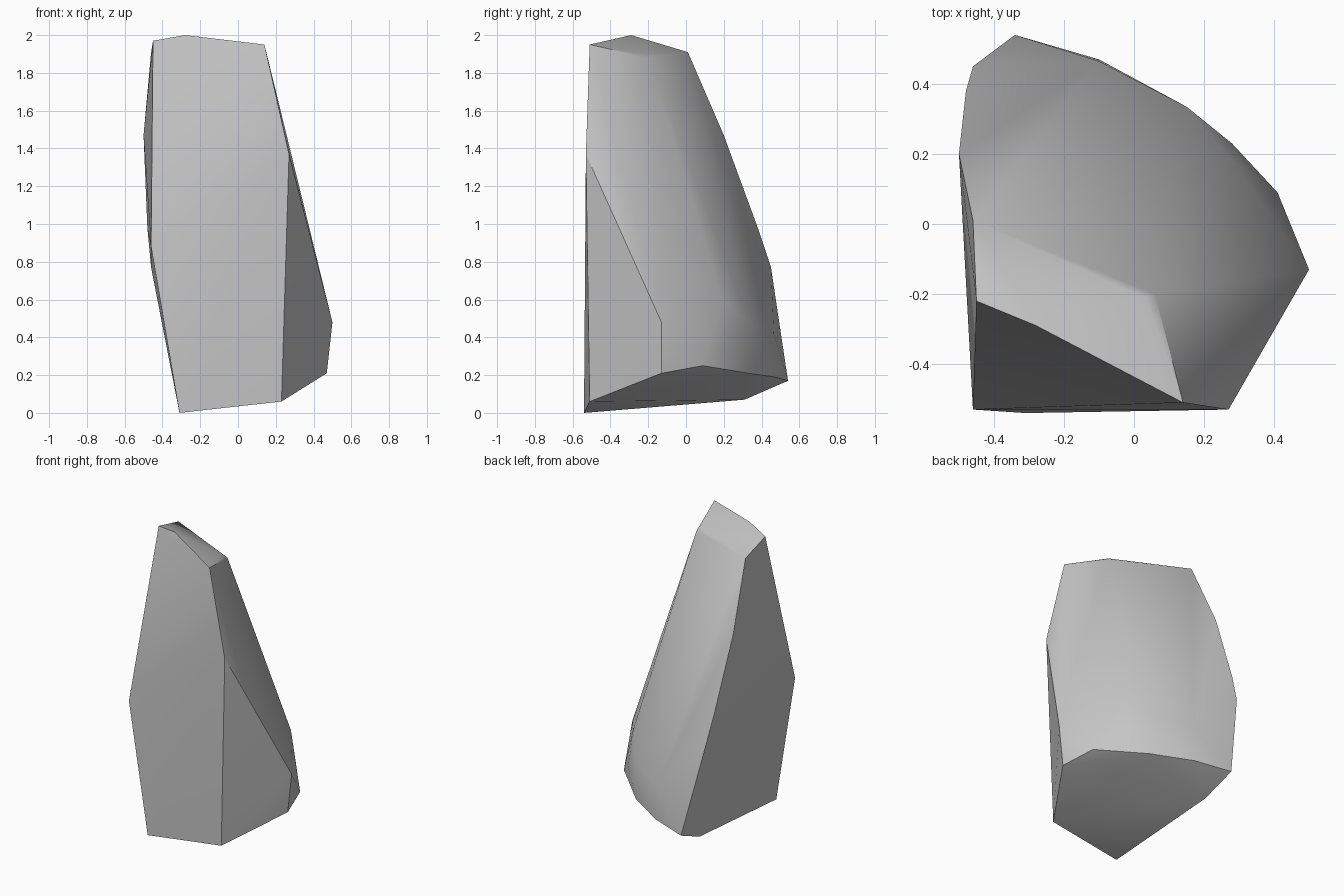
import bpy
import bmesh
from math import radians
from mathutils import Vector

# Remove the default cube
default_cube = bpy.data.objects.get("Cube")
if default_cube:
    bpy.data.objects.remove(default_cube, do_unlink=True)


def make_material(name, colour):
    material = bpy.data.materials.new(name)
    material.use_nodes = True
    material.diffuse_color = colour
    shader = material.node_tree.nodes["Principled BSDF"]
    shader.inputs["Base Color"].default_value = colour
    shader.inputs["Roughness"].default_value = 1.0
    return material


def make_hull(name, profiles, material):
    """Wrap a tight convex skin around the corner points of several profiles."""
    bm = bmesh.new()
    for profile in profiles:
        for point in profile:
            bm.verts.new(Vector(point))
    bmesh.ops.convex_hull(bm, input=list(bm.verts), use_existing_faces=False)
    # Drop any corner that ended up inside the skin
    loose = [v for v in bm.verts if not v.link_faces]
    bmesh.ops.delete(bm, geom=loose, context="VERTS")
    bmesh.ops.recalc_face_normals(bm, faces=list(bm.faces))
    mesh = bpy.data.meshes.new(name)
    bm.to_mesh(mesh)
    bm.free()
    mesh.materials.append(material)
    obj = bpy.data.objects.new(name, mesh)
    bpy.context.collection.objects.link(obj)
    return obj


# Slanted crown of the boulder, its back corner slightly worn
crown = [(-.45, -.22, 1.97), (-.28, -.29, 2), (.14, -.51, 1.95),
         (.06, -.2, 1.88), (.03, -.21, 1.9), (-.46, .01, 1.91)]

# Near-vertical split face at the front
front_face = [(-.46, -.53, .88), (-.31, -.54, 0), (.23, -.51, .06), (.27, -.53, 1.37)]

# Chipped facet on the front corner
chipped_corner = [(.5, -.13, .48), (.47, -.13, .21)]

# Ridge down the back, bordering the flat side
back_ridge = [(-.5, .2, 1.47), (-.48, .38, .98), (-.46, .45, .77)]

# Rounded bulge low on the back
bulge = [(.27, .19, .6), (.28, .23, .36), (.15, .335, .48), (-.1, .465, .42)]

# Lower rim and sloping underside
lower_rim = [(.41, .09, .25), (.15, .33, .21), (-.1, .47, .19),
             (-.34, .54, .17), (-.32, .31, .07)]

stone = make_material("grey stone", (.56, .56, .56, 1))
boulder = make_hull("boulder",
                    [crown, front_face, chipped_corner, back_ridge, bulge, lower_rim],
                    stone)

# Soft shading over the worn back, crisp along the broken edges
bpy.ops.object.select_all(action="DESELECT")
boulder.select_set(True)
bpy.context.view_layer.objects.active = boulder
bpy.ops.object.shade_smooth_by_angle(angle=radians(31))
